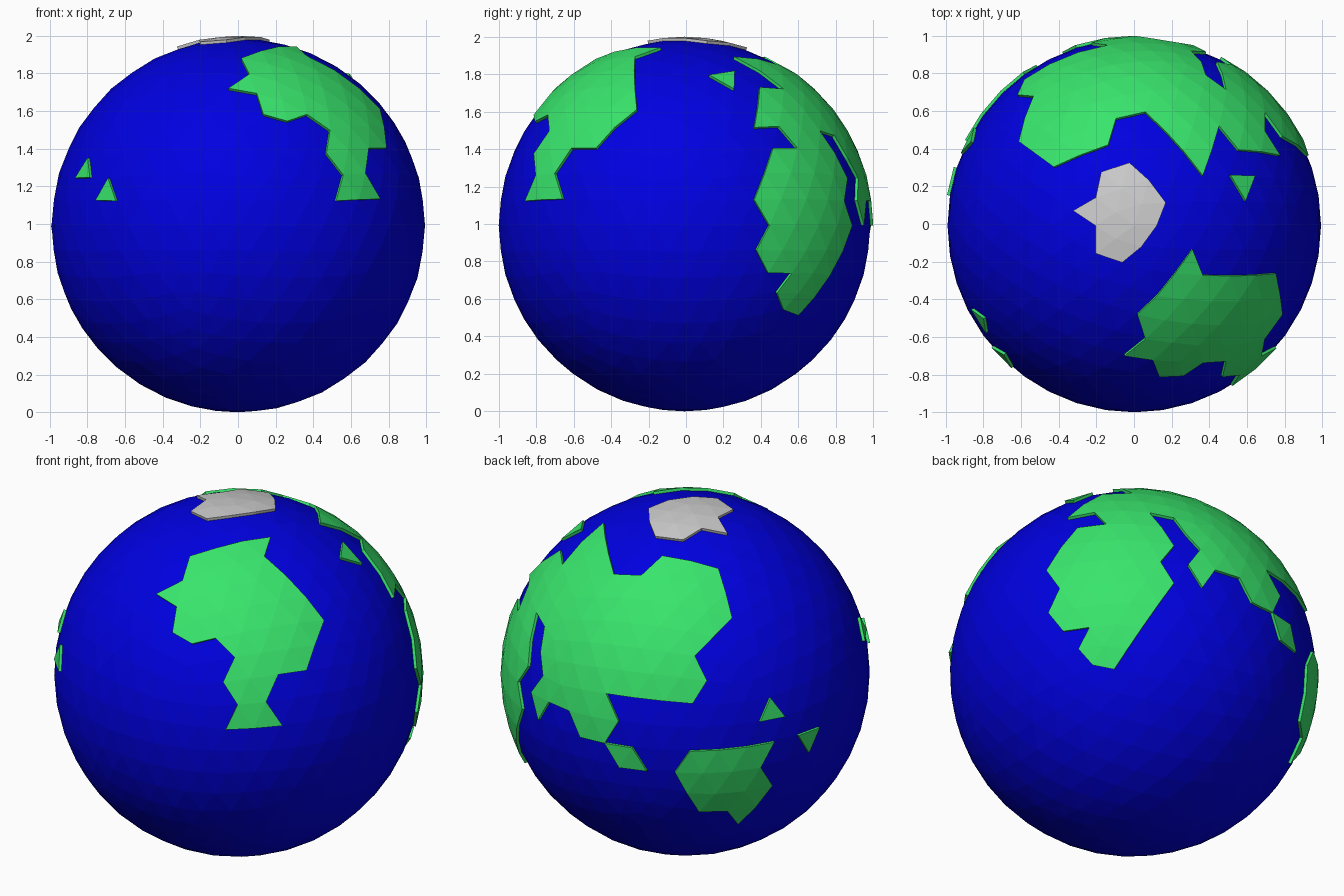
import bpy, bmesh
from math import sin, cos, radians, sqrt
from mathutils import Vector

if "Cube" in bpy.data.objects:
    bpy.data.objects.remove(bpy.data.objects["Cube"])

R, LIFT = 0.992, 1.016          # ocean radius, raised-land factor

# Viewing directions (azimuth, elevation): front, right, top, back left
VIEWS = {"F": (-90, 0), "R": (0, 0), "T": (-90, 90), "L": (125, 25)}

CAP = [("T", -.28, .08), ("T", -.17, .3), ("T", -.02, .34),
       ("T", .17, .13), ("T", .05, -.15), ("T", -.17, -.18)]

FRONT_LAND = [("T", .3, -.12), ("T", .38, -.27), ("T", .51, -.26), ("T", .75, -.25),
              ("F", .78, .41), ("F", .67, .28), ("F", .75, .14), ("F", .53, .13),
              ("F", .49, .38), ("F", .48, .53), ("F", .15, .59), ("F", -.05, .74),
              ("F", .06, .79), ("T", .02, -.47)]

BACK_LAND = [("T", .37, .26), ("T", .05, .62), ("T", -.16, .44), ("T", -.43, .31),
             ("T", -.62, .47), ("L", .04, .09), ("L", .11, -.05), ("L", .03, -.17),
             ("L", -.4, -.12), ("L", -.41, -.39), ("L", -.55, -.36), ("L", -.74, -.15),
             ("L", -.79, -.25), ("L", -.84, -.14), ("L", -.77, .01), ("L", -.76, .25),
             ("T", .485, .72), ("R", .86, .25), ("R", .885, 0), ("R", .6, -.48),
             ("R", .48, -.34), ("R", .56, -.25), ("R", .42, -.25), ("R", .41, .07),
             ("R", .43, .4), ("R", .6, .41), ("R", .37, .55), ("T", .55, .41), ("T", .45, .53)]

SOUTH_ISLAND = [("L", .02, -.42), ("L", .46, -.37), ("L", .4, -.75), ("L", .07, -.77),
                ("L", -.07, -.54)]

# Islets of one face each
ISLETS = [("T", .58, .22), ("F", -.81, .29), ("F", -.7, .18), ("L", .46, -.21),
          ("L", .66, -.36), ("L", -.36, -.43), ("L", -.28, -.48)]


def on_sphere(view, u, v):
    """Point of the unit sphere seen at (u, v) in a view."""
    az, el = (radians(a) for a in VIEWS[view])
    h, z = Vector((cos(az), sin(az), 0)), Vector((0, 0, 1))
    right = z.cross(h)
    w = sqrt(max(0, 1 - u * u - v * v))
    p = right * u + (z * cos(el) - h * sin(el)) * v + (h * cos(el) + z * sin(el)) * w
    return p.normalized()


def inside(p, poly):
    hit = False
    for a, b in zip(poly, poly[1:] + poly[:1]):
        if (a[1] > p[1]) != (b[1] > p[1]):
            if p[0] < a[0] + (p[1] - a[1]) * (b[0] - a[0]) / (b[1] - a[1]):
                hit = not hit
    return hit


def enclosed(coast):
    """Globe faces whose centre lies within a coastline."""
    pts = [on_sphere(*c) for c in coast]
    n = sum(pts, Vector()).normalized()
    a = n.orthogonal().normalized()
    b = n.cross(a)

    def flat(p):
        return p.dot(a) / p.dot(n), p.dot(b) / p.dot(n)

    poly = [flat(p) for p in pts]
    return {i for i, c in enumerate(centres) if c.dot(n) > 0.15 and inside(flat(c), poly)}


def nearest(spot):
    p = on_sphere(*spot)
    return max(range(len(centres)), key=lambda i: centres[i].dot(p))


def make_part(name, keep, raised, mat):
    bm = globe.copy()
    bm.faces.index_update()
    bmesh.ops.delete(bm, geom=[f for f in bm.faces if f.index not in keep], context='FACES')
    if raised:
        res = bmesh.ops.extrude_face_region(bm, geom=bm.faces[:])
        for v in res["geom"]:
            if isinstance(v, bmesh.types.BMVert):
                v.co *= LIFT
    for v in bm.verts:
        v.co = v.co * R + Vector((0, 0, R))
    me = bpy.data.meshes.new(name)
    bm.to_mesh(me)
    bm.free()
    if mat:
        me.materials.append(mat)
    ob = bpy.data.objects.new(name, me)
    bpy.context.collection.objects.link(ob)
    return ob


def colour(name, *rgb):
    m = bpy.data.materials.new(name)
    m.diffuse_color = (*rgb, 1)
    m.use_nodes = True
    m.node_tree.nodes["Principled BSDF"].inputs["Base Color"].default_value = m.diffuse_color
    return m


blue = colour("ocean_blue", 0, 0, .75)
green = colour("land_green", .04, .78, .15)

# Faceted globe that every part is cut from
globe = bmesh.new()
bmesh.ops.create_icosphere(globe, subdivisions=4, radius=1)
globe.faces.index_update()
centres = [f.calc_center_median().normalized() for f in globe.faces]

# Raised land and polar cap
land = {"polar_cap": enclosed(CAP), "front_continent": enclosed(FRONT_LAND),
        "back_continent": enclosed(BACK_LAND), "south_island": enclosed(SOUTH_ISLAND),
        "islets": {nearest(s) for s in ISLETS}}
parts, used = [], set()
for name, faces in land.items():
    faces -= used
    used |= faces
    parts.append(make_part(name, faces, True, None if name == "polar_cap" else green))

# Ocean: all remaining faces
parts.append(make_part("ocean", set(range(len(centres))) - used, False, blue))
globe.free()

# Centre the whole on x and y
points = [v.co for o in parts for v in o.data.vertices]
shift = Vector((0, 0, 0))
for i in (0, 1):
    shift[i] = (max(p[i] for p in points) + min(p[i] for p in points)) / 2
for o in parts:
    for v in o.data.vertices:
        v.co -= shift
